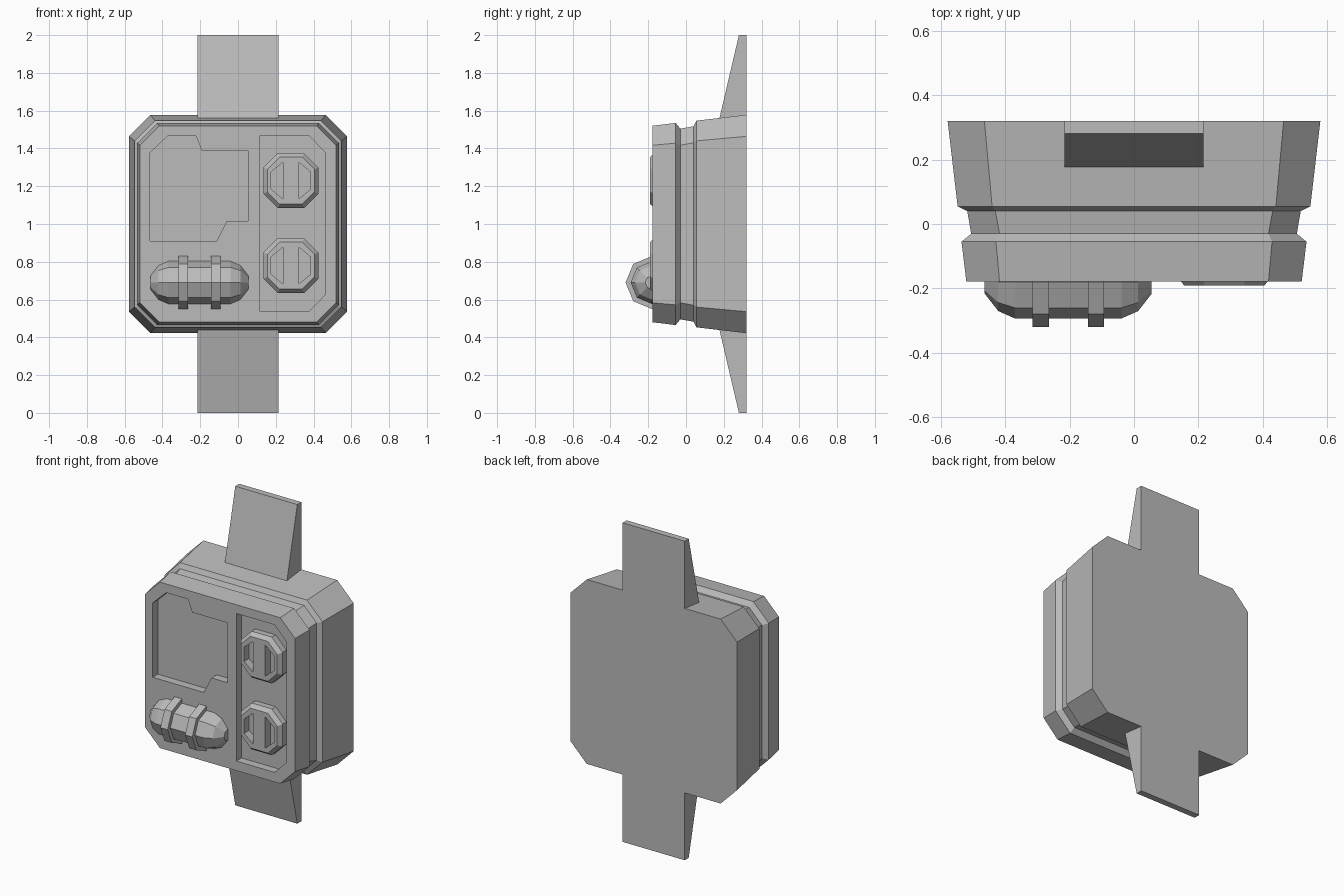
import bpy, bmesh, math

old = bpy.data.objects.get("Cube")
if old:
    bpy.data.objects.remove(old, do_unlink=True)

grey = bpy.data.materials.new("plain grey")
grey.use_nodes = True
grey.diffuse_color = (0.5, 0.5, 0.5, 1)
grey.node_tree.nodes["Principled BSDF"].inputs["Base Color"].default_value = (0.5, 0.5, 0.5, 1)


def loft(name, rings):
    """Skin a closed solid through rings of equal point count."""
    bm = bmesh.new()
    loops = [[bm.verts.new(p) for p in ring] for ring in rings]
    n = len(loops[0])
    for a, b in zip(loops, loops[1:]):
        for i in range(n):
            j = (i + 1) % n
            bm.faces.new((a[i], a[j], b[j], b[i]))
    bm.faces.new(loops[0])
    bm.faces.new(loops[-1])
    bmesh.ops.recalc_face_normals(bm, faces=bm.faces)
    mesh = bpy.data.meshes.new(name)
    bm.to_mesh(mesh)
    bm.free()
    mesh.materials.append(grey)
    obj = bpy.data.objects.new(name, mesh)
    bpy.context.collection.objects.link(obj)
    return obj


def octagon(y, half, flat, cx=0, cz=1):
    """Square outline with chamfered corners, facing the front."""
    pts = [(flat, half), (half, flat), (half, -flat), (flat, -half),
           (-flat, -half), (-half, -flat), (-half, flat), (-flat, half)]
    return [(cx + x, y, cz + z) for x, z in pts]


def plate(name, outline, y0, y1):
    return loft(name, [[(x, y, z) for x, z in outline] for y in (y0, y1)])


def carve(target, cutter):
    cutter.hide_render = True
    mod = target.modifiers.new("carve", 'BOOLEAN')
    mod.operation = 'DIFFERENCE'
    mod.solver = 'EXACT'
    mod.object = cutter
    bpy.context.view_layer.objects.active = target
    bpy.ops.object.modifier_apply(modifier=mod.name)
    bpy.data.objects.remove(cutter, do_unlink=True)


# Case with a groove around its sides
case = loft("case", [octagon(*s) for s in (
    (0.32, 0.578, 0.464), (0.055, 0.547, 0.44), (0.04, 0.517, 0.43),
    (-0.03, 0.505, 0.417), (-0.055, 0.535, 0.428), (-0.178, 0.52, 0.417))])

# Sunken screen and dial panel
FLOOR = -0.127
screen = [(-0.467, 1.376), (-0.373, 1.465), (-0.222, 1.465), (-0.193, 1.39),
          (0.053, 1.39), (0.053, 1.015), (-0.06, 1.015), (-0.112, 0.91), (-0.467, 0.91)]
panel = [(0.113, 1.465), (0.378, 1.465), (0.46, 1.38),
         (0.46, 0.624), (0.378, 0.54), (0.113, 0.54)]
for label, outline in (("screen_cutter", screen), ("panel_cutter", panel)):
    carve(case, plate(label, outline, FLOOR, -0.3))

# Dials with a grip bar left between two pockets
for label, cz in (("upper_dial", 1.23), ("lower_dial", 0.78)):
    cx = 0.28
    dial = loft(label, [octagon(y, h, f, cx, cz) for y, h, f in (
        (FLOOR + 0.005, 0.145, 0.07), (-0.165, 0.145, 0.07), (-0.19, 0.125, 0.06))])
    for s in (-1, 1):
        pocket = [(cx + s * x, cz + z) for x, z in
                  ((0.042, 0.097), (0.105, 0.045), (0.105, -0.045), (0.042, -0.097))]
        carve(dial, plate("pocket_cutter", pocket, -0.14, -0.3))


def round_ring(x, r):
    """Eight-sided ring around the capsule axis."""
    return [(x, -0.18 - r * math.cos(i * math.pi / 4), 0.69 + r * math.sin(i * math.pi / 4))
            for i in range(8)]


# Capsule lying across the front, held by two clasps
MID = -0.204
ends = [(0.259, 0.036), (0.217, 0.09), (0.165, 0.113)]
loft("capsule", [round_ring(MID - x, r) for x, r in ends]
     + [round_ring(MID + x, r) for x, r in reversed(ends)])
for label, x in (("right_clasp", -0.289), ("left_clasp", -0.118)):
    loft(label, [round_ring(x + d, 0.14) for d in (-0.025, 0.025)])

# Tapered wrist bands above and below
band = [(0.32, 1.0), (0.28, 1.0), (0.163, 0.5), (0.32, 0.578)]
for label, s in (("upper_band", 1), ("lower_band", -1)):
    loft(label, [[(x, y, 1 + s * z) for y, z in band] for x in (-0.215, 0.215)])
